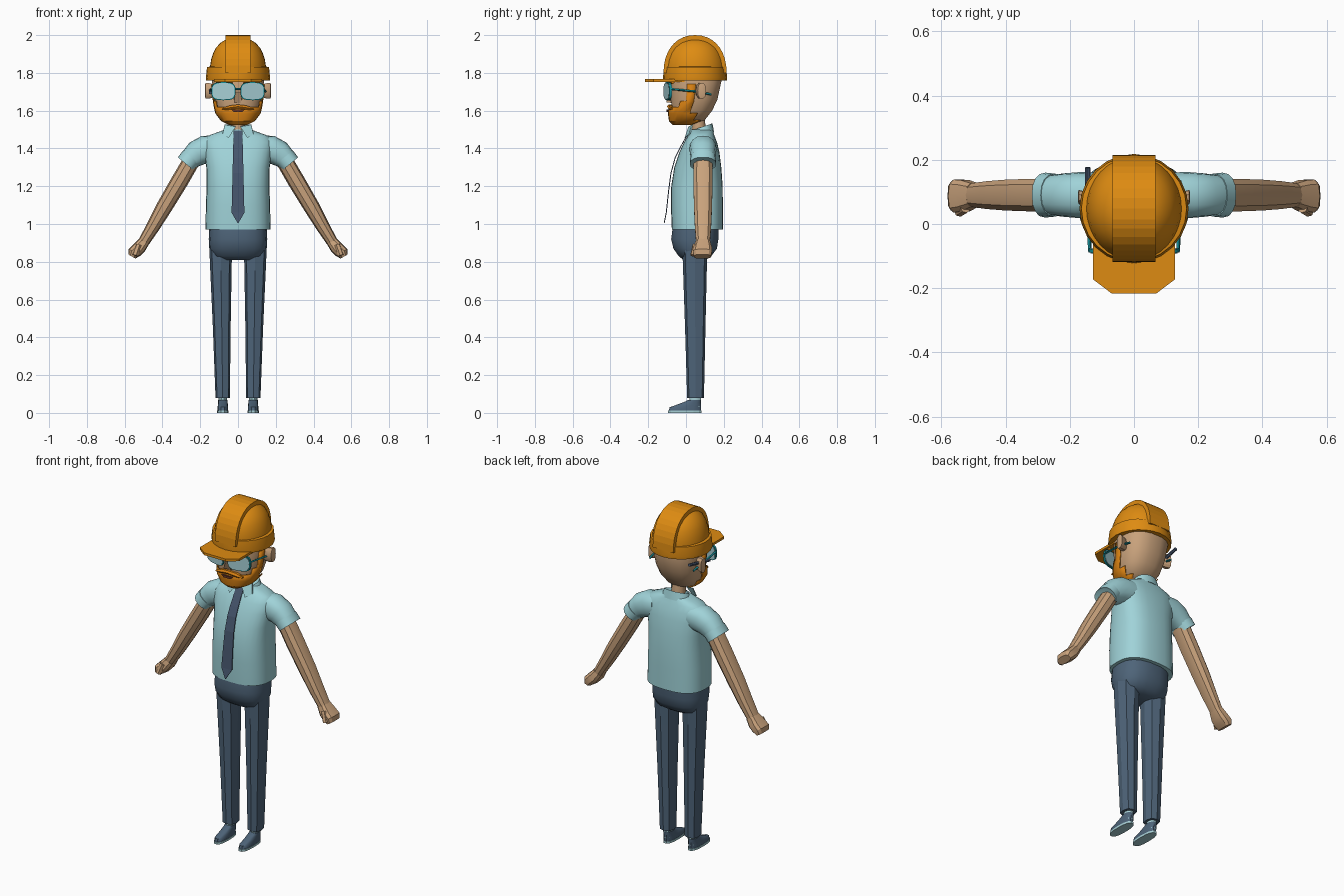
import bpy, bmesh, math
from mathutils import Vector as V


def mat(name, r, g, b):
    m = bpy.data.materials.new(name)
    m.diffuse_color = (r, g, b, 1)
    return m


ORANGE = mat("hard hat orange", 0.73, 0.26, 0.006)
HAIR = mat("ginger hair", 0.66, 0.21, 0.006)
SKIN = mat("skin", 0.58, 0.36, 0.20)
SHIRT = mat("pale blue shirt", 0.35, 0.65, 0.69)
NAVY = mat("slate trousers", 0.076, 0.127, 0.19)
TIE = mat("dark tie", 0.06, 0.09, 0.15)
TEAL = mat("teal frame", 0.007, 0.26, 0.30)
LENS = mat("lens", 0.38, 0.62, 0.66)
MOUTH = mat("dark mouth", 0.13, 0.035, 0.02)


def ring(c, u, v, sides=16, n=2.0):
    """Superellipse loop around c with half axes u and v."""
    c, u, v = V(c), V(u), V(v)
    out = []
    for i in range(sides):
        a = 2 * math.pi * i / sides
        co, si = math.cos(a), math.sin(a)
        out.append(c + u * math.copysign(abs(co) ** (2 / n), co)
                   + v * math.copysign(abs(si) ** (2 / n), si))
    return out


def level(z, y0, y1, rx, cx=0, sides=16, n=2.0):
    """Horizontal loop spanning y0..y1."""
    return ring((cx, (y0 + y1) / 2, z), (rx, 0, 0), (0, (y1 - y0) / 2, 0), sides, n)


def loft(name, loops, m, smooth=0, keep=None, thick=0):
    """Skin over loops; keep(face centre) can cut faces away."""
    bm = bmesh.new()
    vs = [[bm.verts.new(p) for p in l] for l in loops]
    k = len(vs[0])
    for a, b in zip(vs, vs[1:]):
        for i in range(k):
            bm.faces.new((a[i], a[(i + 1) % k], b[(i + 1) % k], b[i]))
    bm.faces.new(vs[0])
    bm.faces.new(vs[-1])
    bmesh.ops.recalc_face_normals(bm, faces=bm.faces)
    if keep:
        bad = [f for f in bm.faces if not keep(f.calc_center_median())]
        bmesh.ops.delete(bm, geom=bad, context='FACES')
    me = bpy.data.meshes.new(name)
    bm.to_mesh(me)
    bm.free()
    ob = bpy.data.objects.new(name, me)
    bpy.context.collection.objects.link(ob)
    me.materials.append(m)
    if thick:
        s = ob.modifiers.new("thickness", 'SOLIDIFY')
        s.thickness = thick
    if smooth:
        bpy.ops.object.select_all(action='DESELECT')
        ob.select_set(True)
        bpy.context.view_layer.objects.active = ob
        bpy.ops.object.shade_smooth_by_angle(angle=math.radians(smooth))
    return ob


def prism(name, pts, d, m):
    return loft(name, [[V(p) for p in pts], [V(p) + V(d) for p in pts]], m)


def bar(name, a, b, r, m, sides=4):
    d = (V(b) - V(a)).normalized()
    u = d.cross(V((0.3, 0, 1))).normalized()
    w = d.cross(u)
    return loft(name, [ring(p, u * r, w * r, sides) for p in (a, b)], m)


# shirt body and collar
loft("shirt_body", [level(*r, sides=28, n=2.6) for r in (
    (0.97, -0.075, 0.195, 0.172), (1.10, -0.08, 0.195, 0.17), (1.20, -0.078, 0.194, 0.166),
    (1.30, -0.062, 0.187, 0.168), (1.38, -0.035, 0.177, 0.18), (1.43, -0.012, 0.165, 0.185),
    (1.465, 0.008, 0.152, 0.165), (1.485, 0.022, 0.145, 0.11), (1.50, 0.03, 0.14, 0.07))],
    SHIRT, 50)
loft("shirt_collar", [
    ring((0, 0.083 + dy, z), (rx, 0, 0), (0, ry, s), 16, 2.2) for z, rx, ry, s, dy in (
        (1.475, 0.088, 0.066, 0.01, 0), (1.515, 0.068, 0.052, 0.018, 0.005),
        (1.505, 0.05, 0.04, 0.014, 0.005))], SHIRT, 30)

# tie: a ribbon that hangs clear of the belly
path = ((1.495, 0.02, 0.024), (1.45, -0.008, 0.024), (1.40, -0.036, 0.026), (1.35, -0.06, 0.027),
        (1.27, -0.082, 0.029), (1.18, -0.094, 0.031), (1.06, -0.107, 0.034), (1.005, -0.118, 0.002))
loft("tie", [[V((-w, y, z)), V((w, y, z)), V((w, y + 0.005, z)), V((-w, y + 0.005, z))]
             for z, y, w in path], TIE)

# hips
loft("trouser_hips", [level(*r, sides=18, n=2.5) for r in (
    (0.98, -0.072, 0.175, 0.152), (0.92, -0.08, 0.173, 0.155), (0.87, -0.068, 0.165, 0.152),
    (0.83, -0.04, 0.135, 0.138), (0.81, -0.015, 0.105, 0.10))], NAVY, 40)

# head and neck
head = [(1.53, -0.06, 0.05, 0.05), (1.55, -0.072, 0.10, 0.085), (1.60, -0.078, 0.14, 0.115),
        (1.66, -0.08, 0.168, 0.128), (1.76, -0.08, 0.19, 0.138), (1.80, -0.07, 0.18, 0.13)]
loft("head", [level(*r, sides=18, n=2.5) for r in head], SKIN, 30)
loft("neck", [level(1.47, 0.03, 0.11, 0.04, sides=10), level(1.57, 0.03, 0.10, 0.036, sides=10)],
     SKIN, 50)
prism("nose", [(-0.022, -0.07, 1.64), (0.022, -0.07, 1.64), (0.022, -0.105, 1.645),
               (0.012, -0.085, 1.70), (-0.012, -0.085, 1.70), (-0.022, -0.105, 1.645)],
      (0, 0.006, 0.01), SKIN)

# beard: a shell round the jaw, rising into sideburns
beard = [(1.525, -0.072, 0.04, 0.05), (1.545, -0.09, 0.10, 0.09), (1.585, -0.096, 0.14, 0.12),
         (1.62, -0.092, 0.155, 0.128), (1.65, -0.084, 0.168, 0.133), (1.74, -0.084, 0.188, 0.141)]
loft("beard", [level(*r, sides=24, n=2.5) for r in beard], HAIR, 30,
     lambda c: c.y < 0.045 and (c.z < 1.62 or (abs(c.x) > 0.11 and c.y > -0.045 and c.z < 1.64)
                               or (abs(c.x) > 0.11 and c.y > 0.015)) and c.z < 1.73, 0.006)
loft("moustache", [ring((x, -0.085 + abs(x) * 0.12, 1.622 - abs(x) * 0.15), (0, 0.016, 0), (0, 0, h), 6)
                   for x, h in ((-0.085, 0.004), (-0.045, 0.014), (0, 0.012), (0.045, 0.014),
                                (0.085, 0.004))], HAIR, 40)
prism("mouth", [(-0.036, -0.103, 1.605), (0.036, -0.103, 1.605), (0.022, -0.103, 1.592),
                (-0.022, -0.103, 1.592)], (0, 0.012, 0), MOUTH)

# hard hat: dome, band, raised ridge and peak
loft("hat_dome", [level(z, 0.048 - 0.163 * k, 0.048 + 0.163 * k, 0.15 * k, sides=32) for z, k in (
    (1.765, 1.0), (1.83, 0.99), (1.87, 0.95), (1.905, 0.875), (1.935, 0.77), (1.96, 0.61),
    (1.975, 0.45), (1.983, 0.25), (1.986, 0.05))], ORANGE, 40)
loft("hat_band", [level(z, 0.048 - r, 0.048 + r, r, sides=24)
                  for z, r in ((1.76, 0.168), (1.775, 0.17), (1.83, 0.164), (1.833, 0.15))],
     ORANGE, 30)
arc = []
for i in range(19):
    a = math.pi * i / 18
    co, si = math.cos(a), math.sin(a)
    arc.append((-0.067, 0.048 + 0.167 * math.copysign(abs(co) ** 0.92, co), 1.80 + 0.20 * si ** 0.92))
prism("hat_ridge", arc, (0.134, 0, 0), ORANGE)
prism("hat_peak", [(-0.128, 0.0, 1.753), (-0.128, -0.172, 1.753), (-0.07, -0.216, 1.753),
                   (0.07, -0.216, 1.753), (0.128, -0.172, 1.753), (0.128, 0.0, 1.753)],
      (0, 0, 0.014), ORANGE)

# glasses bridge and pencil behind the ear
bar("glasses_bridge", (-0.02, -0.098, 1.715), (0.02, -0.098, 1.715), 0.006, TEAL, 6)
bar("pencil", (-0.146, -0.01, 1.695), (-0.144, 0.176, 1.735), 0.009, TIE, 6)

for s, side in ((1, "left"), (-1, "right")):
    # glasses
    def lens_loop(y, rx, rz):
        return ring((s * 0.077, y, 1.703), (s * rx, 0.014, 0), (0, 0, rz), 24, 3.2)
    loft(side + "_glasses_rim", [lens_loop(y, 0.064, 0.048) for y in (-0.102, -0.09)], TEAL, 30)
    loft(side + "_lens", [lens_loop(y, 0.059, 0.043) for y in (-0.105, -0.088)], LENS, 30)
    bar(side + "_temple", (s * 0.137, -0.085, 1.715), (s * 0.147, 0.07, 1.70), 0.006, TEAL)
    bar(side + "_temple_tip", (s * 0.147, 0.07, 1.70), (s * 0.142, 0.135, 1.685), 0.006, TEAL)
    bar(side + "_eyebrow", (s * 0.03, -0.086, 1.752), (s * 0.115, -0.07, 1.75), 0.01, HAIR)
    # ear
    loft(side + "_ear", [ring((s * x, y, 1.705), (0, ry, 0), (0, 0, rz), 10, 2.6) for x, y, ry, rz in (
        (0.125, 0.07, 0.02, 0.035), (0.155, 0.078, 0.024, 0.043), (0.172, 0.084, 0.022, 0.042),
        (0.175, 0.084, 0.012, 0.03))], SKIN, 30)
    # collar point
    prism(side + "_collar_point", [(s * 0.012, 0.012, 1.515), (s * 0.07, 0.03, 1.525),
                                   (s * 0.082, 0.015, 1.475), (s * 0.05, -0.008, 1.455)],
          (0, 0.008, 0.003), SHIRT)

    # sleeve with a turned cuff
    def limb(x, z, w, d, y=0.09, dx=0.77, dz=0.64, sides=16, n=2.3):
        return ring((s * x, y, z), (s * w * dx, 0, w * dz), (0, d, 0), sides, n)
    loft(side + "_sleeve", [limb(0.11, 1.40, 0.07, 0.07, dx=0.2, dz=0.98),
                            limb(0.165, 1.395, 0.076, 0.072, dx=0.35, dz=0.94),
                            limb(0.215, 1.375, 0.07, 0.068, dx=0.6, dz=0.8),
                            limb(0.262, 1.335, 0.054, 0.062)], SHIRT, 50)
    loft(side + "_cuff", [limb(0.246, 1.353, 0.058, 0.067), limb(0.276, 1.318, 0.055, 0.07),
                          limb(0.274, 1.32, 0.046, 0.058)], SHIRT, 40)
    # arm, hand and thumb
    loft(side + "_arm", [limb(x, z, w, d, dx=0.86, dz=0.5, sides=10) for x, z, w, d in (
        (0.24, 1.345, 0.045, 0.052), (0.31, 1.225, 0.046, 0.053), (0.39, 1.09, 0.043, 0.05),
        (0.45, 0.985, 0.036, 0.045), (0.502, 0.90, 0.03, 0.038))], SKIN, 30)
    loft(side + "_hand", [limb(x, z, w, d, y, 0.86, 0.5, 10, 3) for x, z, w, d, y in (
        (0.497, 0.908, 0.03, 0.038, 0.09), (0.525, 0.872, 0.036, 0.05, 0.088),
        (0.548, 0.85, 0.036, 0.053, 0.087), (0.562, 0.828, 0.022, 0.046, 0.087))], SKIN, 30)
    bar(side + "_thumb", (s * 0.525, 0.05, 0.89), (s * 0.545, 0.038, 0.833), 0.016, SKIN, 6)

    # leg, ankle, shoe and sole
    loft(side + "_trouser_leg", [level(z, y0, y1, rx, s * cx, 8, 2.8) for z, y0, y1, rx, cx in (
        (0.08, 0.006, 0.095, 0.038, 0.081), (0.45, -0.005, 0.103, 0.047, 0.086),
        (0.80, -0.017, 0.111, 0.058, 0.091), (0.90, -0.02, 0.114, 0.06, 0.092))], NAVY, 20)
    loft(side + "_ankle", [level(z, 0.018, 0.08, 0.023, s * 0.08, 10) for z in (0.03, 0.09)], LENS, 40)
    loft(side + "_shoe", [level(z, y0, 0.08, rx, s * 0.08, 14, 2.6) for z, y0, rx in (
        (0.012, -0.092, 0.028), (0.03, -0.088, 0.028), (0.045, -0.045, 0.026),
        (0.06, -0.005, 0.025), (0.068, 0.01, 0.025))], NAVY, 35)
    loft(side + "_sole", [level(z, -0.096, 0.083, 0.03, s * 0.08, 14, 2.6) for z in (0, 0.012)], LENS)
